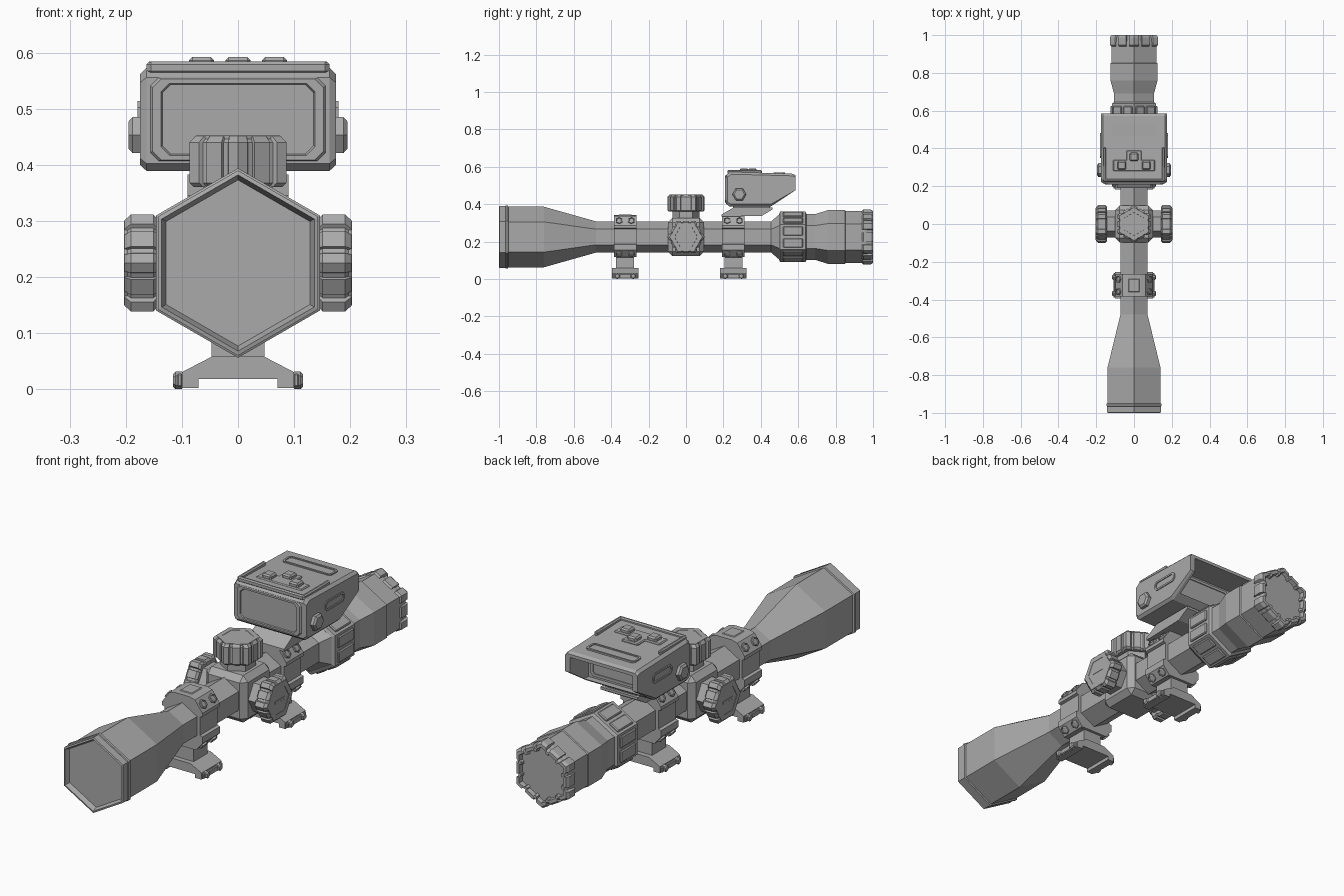
import bpy, bmesh, math
from mathutils import Vector, Matrix

if "Cube" in bpy.data.objects:
    bpy.data.objects.remove(bpy.data.objects["Cube"])

gray = bpy.data.materials.new("neutral gray")
gray.use_nodes = True
gray.diffuse_color = (0.4, 0.4, 0.4, 1)
gray.node_tree.nodes["Principled BSDF"].inputs["Base Color"].default_value = gray.diffuse_color
AXIS_Z = 0.225  # height of the optical axis


def finish(name, bm):
    bmesh.ops.recalc_face_normals(bm, faces=bm.faces)
    me = bpy.data.meshes.new(name)
    bm.to_mesh(me)
    bm.free()
    me.materials.append(gray)
    ob = bpy.data.objects.new(name, me)
    bpy.context.collection.objects.link(ob)
    return ob


def place(axis, a, b, t):
    return {"x": (t, a, b), "y": (a, t, b), "z": (a, b, t)}[axis]


def loft(name, axis, sections, centre=(0, 0)):
    """Join outlines, given as (points, position along the axis), into a closed solid."""
    bm = bmesh.new()
    rings = [[bm.verts.new(place(axis, a + centre[0], b + centre[1], t)) for a, b in pts]
             for pts, t in sections]
    n = len(rings[0])
    for r0, r1 in zip(rings, rings[1:]):
        for i in range(n):
            j = (i + 1) % n
            bm.faces.new((r0[i], r0[j], r1[j], r1[i]))
    bm.faces.new(rings[0])
    bm.faces.new(rings[-1])
    return finish(name, bm)


def hexagon(r, phase=90):
    return [(r * math.cos(math.radians(phase + 60 * i)),
             r * math.sin(math.radians(phase + 60 * i))) for i in range(6)]


def grooved(r, phase=90, depth=0.92):
    """Hexagon with two grip grooves on every side."""
    pts, h = [], hexagon(r, phase)
    for p, q in zip(h, h[1:] + h[:1]):
        for t, s in ((0, 1), (.2, 1), (.22, depth), (.32, depth), (.34, 1),
                     (.66, 1), (.68, depth), (.78, depth), (.8, 1)):
            pts.append(tuple(s * (u + (v - u) * t) for u, v in zip(p, q)))
    return pts


def chamfered(w, h, c):
    """Rectangle with cut corners, from half sizes."""
    return [(w, h - c), (w - c, h), (c - w, h), (-w, h - c),
            (-w, c - h), (c - w, -h), (w - c, -h), (w, c - h)]


def box(name, centre, size, bevel=0.0, rot=None):
    bm = bmesh.new()
    bmesh.ops.create_cube(bm, size=1, matrix=Matrix.Diagonal((*size, 1)))
    if bevel:
        bmesh.ops.bevel(bm, geom=bm.edges[:], offset=bevel, segments=1, affect="EDGES")
    bmesh.ops.transform(bm, matrix=Matrix.Translation(centre) @ (rot or Matrix()), verts=bm.verts)
    return finish(name, bm)


def plate(name, axis, w, h, c, start, end, centre, lip=0.012):
    """Raised frame with a shallow recessed middle."""
    d = math.copysign(0.004, end - start)
    return loft(name, axis, [(chamfered(w, h, c), start), (chamfered(w, h, c), end),
                             (chamfered(w - lip, h - lip, c * .7), end),
                             (chamfered(w - lip, h - lip, c * .7), end - d)], centre)


# Scope tube with recessed lenses
tube = [(.135, -.978), (.148, -.978), (.157, -1), (.165, -.998), (.165, -.965), (.169, -.963),
        (.169, -.952), (.162, -.95), (.162, -.76), (.083, -.48), (.083, .455), (.122, .5),
        (.122, .69), (.144, .76), (.144, .85), (.139, .853), (.139, .96), (.13, .99),
        (.12, .98)]
loft("scope_tube", "y", [(hexagon(r), y) for r, y in tube], (0, AXIS_Z))

# Eyepiece rim
loft("eyepiece_rim", "y", [(grooved(r), y) for r, y in
     ((.138, .94), (.147, .948), (.147, .988), (.138, 1), (.122, 1), (.118, .982))], (0, AXIS_Z))

# Zoom ring with raised grips
loft("zoom_ring", "y", [(hexagon(r), y) for r, y in
     ((.12, .497), (.135, .503), (.135, .638), (.12, .646))], (0, AXIS_Z))
for i in range(6):
    turn = Matrix.Rotation(math.radians(60 * i), 4, "Y")
    for s in (-1, 1):
        spot = turn @ Vector((.118, 0, s * .032)) + Vector((0, .572, AXIS_Z))
        box("zoom_grip", spot, (.014, .105, .05), .004, turn)

# Turret housing and adjustment knobs
box("turret_housing", (0, 0, AXIS_Z), (.2, .195, .205), .024)


def knob(name, axis, centre, start, end, phase):
    sign = math.copysign(1, end - start)
    loft(name + "_neck", axis, [(hexagon(.072, phase), start - sign * .05),
                                (hexagon(.072, phase), start)], centre)
    loft(name, axis, [(grooved(r, phase), start + sign * t) for r, t in
         ((.09, 0), (.1, .008), (.1, abs(end - start) - .012),
          (.088, abs(end - start) - .001))], centre)
    loft(name + "_cap", axis, [(hexagon(r, phase), end - sign * t) for r, t in
         ((.086, .02), (.086, 0), (.062, 0), (.057, .007))], centre)


knob("elevation_knob", "z", (0, 0), .36, .452, 90)
for s, side in ((1, "left"), (-1, "right")):
    knob(side + "_knob", "x", (0, AXIS_Z), s * .143, s * .203, 0)
    box(side + "_knob_slot", (s * .199, 0, AXIS_Z), (.008, .07, .016), .003)

# Ring mounts with clamp feet
half_ring = [(.035, .343), (.062, .336), (.098, .287), (.098, .272), (.086, .268), (.086, .188),
             (.098, .184), (.098, .155), (.066, .118), (.047, .115), (.047, .055)]
half_foot = [(.047, .058), (.097, .032), (.1, .03), (.1, .002), (.07, .002), (.07, .018)]


def mirrored(half):
    return half + [(-x, z) for x, z in reversed(half)]


for y, label in ((-.325, "front"), (.253, "rear")):
    loft(label + "_ring", "y", [(mirrored(half_ring[:9]), y - .06),
                                (mirrored(half_ring[:9]), y + .06)])
    loft(label + "_neck", "y", [(mirrored(half_ring[8:]), y - .048),
                                (mirrored(half_ring[8:]), y + .048)])
    loft(label + "_foot", "y", [(mirrored(half_foot), y - .07), (mirrored(half_foot), y + .07)])
    box(label + "_ring_top", (0, y, .341), (.06, .07, .01), .003)
    for s in (-1, 1):
        box(label + "_foot_bar", (s * .104, y, .016), (.01, .13, .024), .003)
        for dy in (-.033, .033):
            loft("foot_bolt", "x", [(hexagon(r), s * x) for r, x in
                 ((.016, .1), (.016, .111), (.011, .116))], (y + dy * 1.3, .016))
            for x, z, tilt in ((.081, .312, -36), (.083, .137, 41)):
                turn = Matrix.Rotation(math.radians(tilt), 4, "Y")
                if s < 0:
                    turn = Matrix.Rotation(math.radians(180 - tilt), 4, "Y")
                bolt = loft("ring_bolt", "x", [(hexagon(r), t) for r, t in
                            ((.02, -.01), (.02, .006), (.015, .008), (.013, .004))])
                bolt.matrix_world = Matrix.Translation((s * x, y + dy, z)) @ turn

# Bracket under the display unit
bracket = [(.19, .334), (.19, .345), (.255, .383), (.462, .383), (.462, .372), (.405, .338)]
loft("bracket", "x", [(bracket, -.09), (bracket, .09)])
box("bracket_block", (0, .35, .386), (.15, .2, .02))

# Display unit: wedge body with a hooded opening at the back
wedge = [(.215, .402), (.23, .389), (.455, .389), (.585, .475), (.585, .555), (.572, .563),
         (.235, .573), (.215, .556)]
inner = [(y + (.008 if y < .25 else 0), .478 + (z - .478) * .87) for y, z in wedge]
body = loft("display_body", "x", [(inner, -.175), (wedge, -.163), (wedge, .163), (inner, .175)])
cutter = box("hood_cutter", (0, .58, .476), (.3, .24, .13))
cutter.hide_render = True
cutter.hide_viewport = True
cut = body.modifiers.new("hood", "BOOLEAN")
cut.object = cutter
cut.solver = "EXACT"
loft("display_window", "y", [(chamfered(w, h, .015), y) for w, h, y in
     ((.16, .076, .22), (.152, .072, .209), (.137, .064, .209), (.135, .062, .214))], (0, .481))
plate("hood_screen", "y", .135, .055, .012, .455, .466, (0, .476))

# Display top: edge rails, front bar, buttons and a long slot
for s in (-1, 1):
    box("top_rail", (s * .155, .315, .573), (.016, .18, .022), .005)
    plate("side_panel", "x", .066, .022, .012, s * .17, s * .179, (.415, .492), .008)
    loft("side_button", "x", [(hexagon(r, 0), s * x) for r, x in
         ((.037, .165), (.037, .188), (.028, .195))], (.285, .453))
box("front_bar", (0, .23, .573), (.32, .016, .022), .005)
box("button_panel", (0, .31, .57), (.22, .06, .012), .004)
box("button_panel_top", (0, .355, .57), (.08, .07, .012), .004)
for x, y in ((-.065, .31), (0, .355), (.065, .31)):
    box("top_button", (x, y, .58), (.045, .045, .024), .006)
plate("top_slot", "z", .118, .03, .01, .555, .571, (0, .498), .008)
